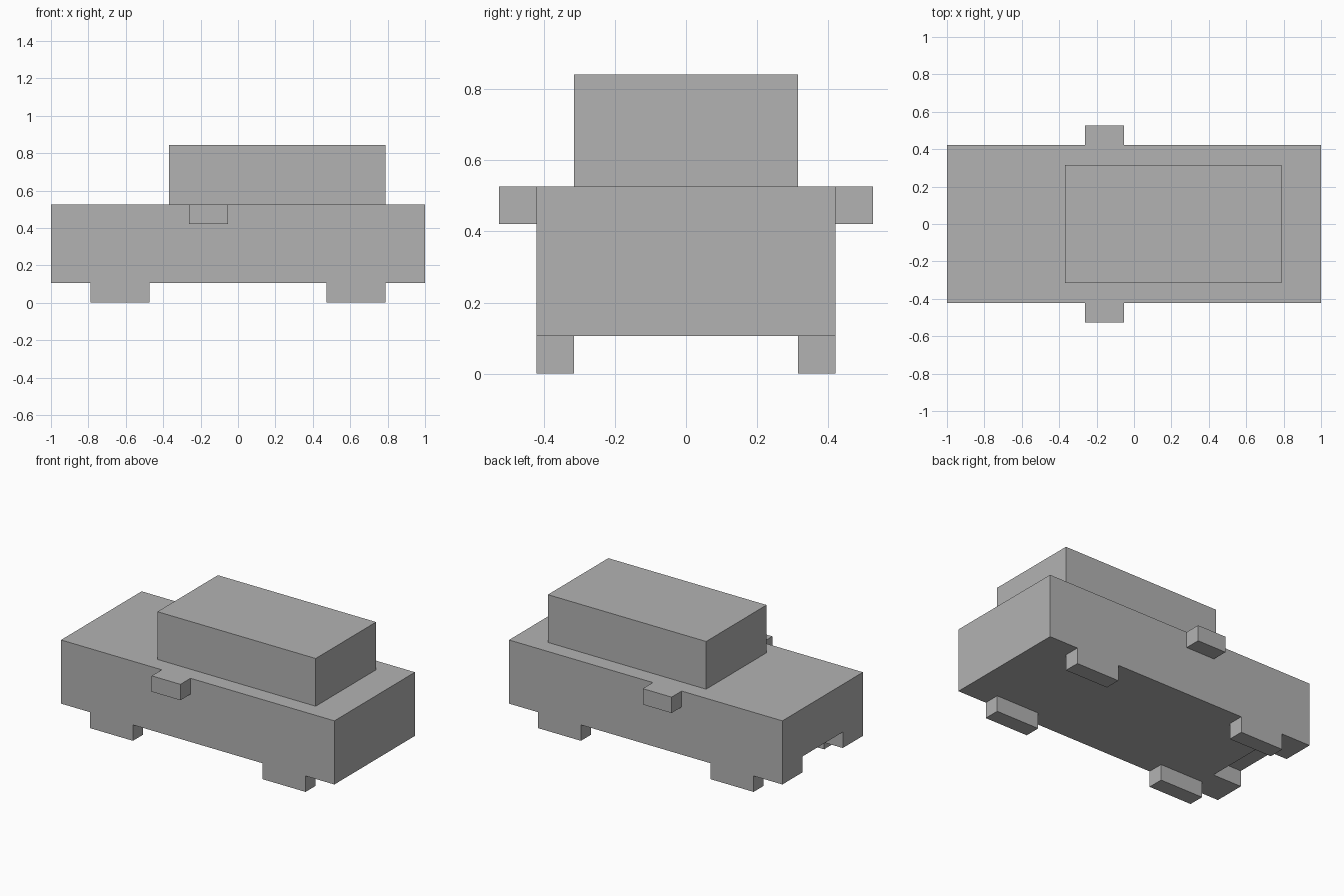
import bpy
from mathutils import Vector

if "Cube" in bpy.data.objects:
    bpy.data.objects.remove(bpy.data.objects["Cube"], do_unlink=True)

# The car sits on a block grid, 19 blocks long
U = 2 / 19

grey = bpy.data.materials.new("plain grey")
grey.use_nodes = True
colour = (0.45, 0.45, 0.45, 1)
grey.diffuse_color = colour
grey.node_tree.nodes["Principled BSDF"].inputs["Base Color"].default_value = colour


def block(name, low, high):
    """Box between two corners given in blocks."""
    low, high = Vector(low) * U, Vector(high) * U
    bpy.ops.mesh.primitive_cube_add(size=1, location=(low + high) / 2)
    ob = bpy.context.object
    ob.name = name
    ob.scale = high - low
    bpy.ops.object.transform_apply(location=False, rotation=False, scale=True)
    ob.data.materials.append(grey)
    return ob


# Body with a recess under the nose
body = block("body", (-9.5, -4, 1), (9.5, 4, 5))
cutter = block("nose_recess_cutter", (-10.5, -2, 0), (-7.5, 2, 2))
cutter.hide_render = True
cut = body.modifiers.new("nose_recess", "BOOLEAN")
cut.operation = "DIFFERENCE"
cut.solver = "EXACT"
cut.object = cutter
bpy.context.view_layer.objects.active = body
bpy.ops.object.modifier_apply(modifier=cut.name)
bpy.data.objects.remove(cutter, do_unlink=True)

# Cabin
block("cabin", (-3.5, -3, 5), (7.5, 3, 8))

# Wheels and side mirrors on both sides
for side, y_wheel, y_mirror in (("right", 3, 4), ("left", -4, -5)):
    block("front_wheel_" + side, (-7.5, y_wheel, 0), (-4.5, y_wheel + 1, 1))
    block("rear_wheel_" + side, (4.5, y_wheel, 0), (7.5, y_wheel + 1, 1))
    block("side_mirror_" + side, (-2.5, y_mirror, 4), (-0.5, y_mirror + 1, 5))
